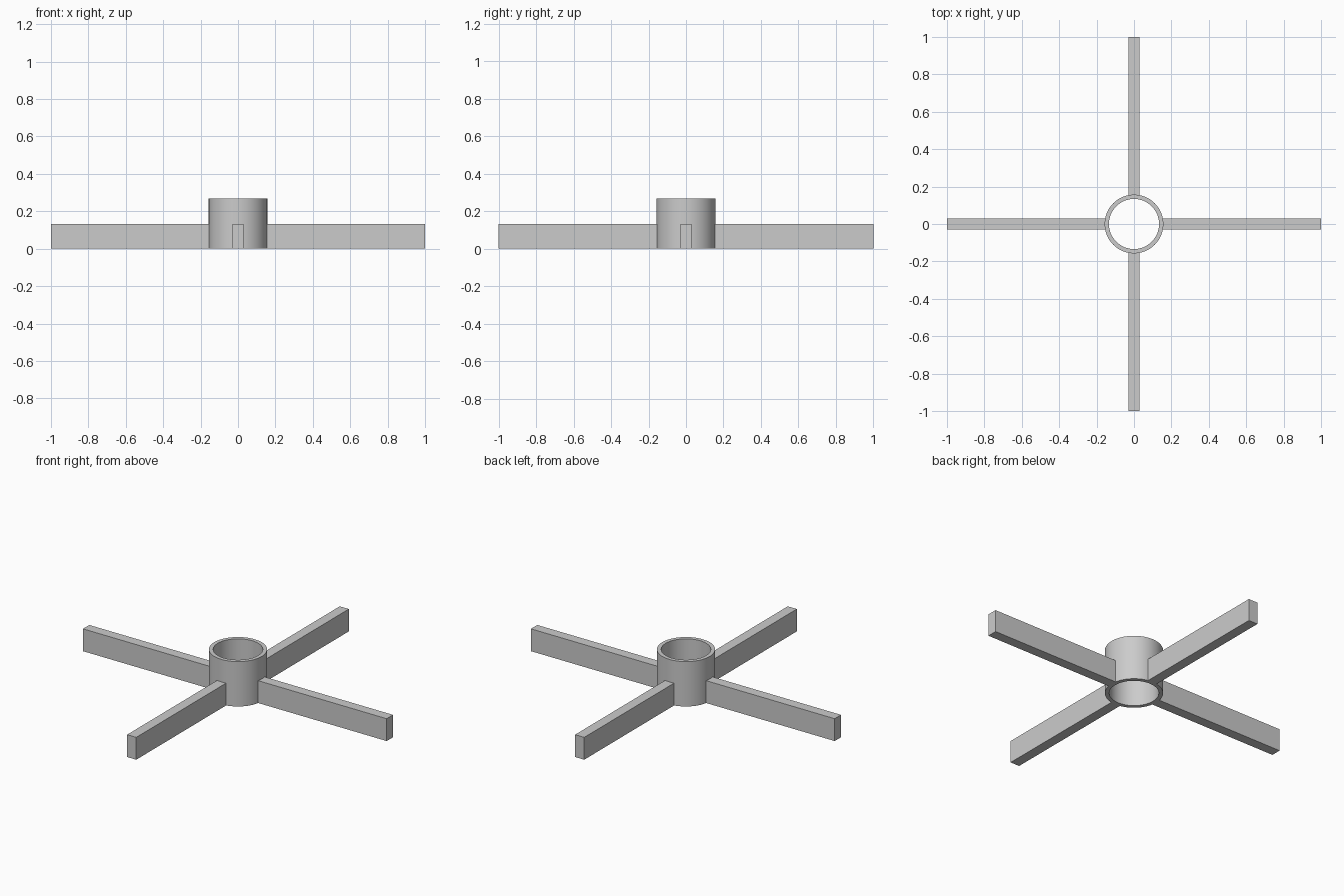
import bpy, bmesh, math
from mathutils import Matrix

cube = bpy.data.objects.get("Cube")
if cube:
    bpy.data.objects.remove(cube, do_unlink=True)

OUTER, INNER, HUB_HEIGHT = 0.157, 0.134, 0.267
ARM_WIDTH, ARM_HEIGHT, ARM_START = 0.06, 0.133, 0.146
SIDES = 64

grey = bpy.data.materials.new("plain grey")
grey.use_nodes = True
grey.diffuse_color = (0.6, 0.6, 0.6, 1)
grey.node_tree.nodes["Principled BSDF"].inputs["Base Color"].default_value = (0.6, 0.6, 0.6, 1)


def add_object(name, bm):
    bmesh.ops.recalc_face_normals(bm, faces=bm.faces)
    mesh = bpy.data.meshes.new(name)
    bm.to_mesh(mesh)
    bm.free()
    mesh.materials.append(grey)
    obj = bpy.data.objects.new(name, mesh)
    bpy.context.collection.objects.link(obj)
    return obj


# Open tube hub: a rectangular wall section swept round the z axis
bm = bmesh.new()
section = [(INNER, 0), (OUTER, 0), (OUTER, HUB_HEIGHT), (INNER, HUB_HEIGHT)]
rings = []
for i in range(SIDES):
    a = math.tau * i / SIDES
    rings.append([bm.verts.new((r * math.cos(a), r * math.sin(a), z)) for r, z in section])
for i, ring in enumerate(rings):
    after = rings[(i + 1) % SIDES]
    for j in range(4):
        k = (j + 1) % 4
        bm.faces.new((ring[j], after[j], after[k], ring[k]))
hub = add_object("hub_tube", bm)
bpy.ops.object.select_all(action="DESELECT")
hub.select_set(True)
bpy.context.view_layer.objects.active = hub
bpy.ops.object.shade_smooth_by_angle(angle=math.radians(30))

# Four flat-sided arms, seated in the hub wall
for i, name in enumerate(("left_arm", "back_arm", "right_arm", "front_arm")):
    bm = bmesh.new()
    place = (Matrix.Rotation(i * math.pi / 2, 4, "Z")
             @ Matrix.Translation(((1 + ARM_START) / 2, 0, ARM_HEIGHT / 2))
             @ Matrix.Diagonal((1 - ARM_START, ARM_WIDTH, ARM_HEIGHT, 1)))
    bmesh.ops.create_cube(bm, size=1, matrix=place)
    add_object(name, bm)
